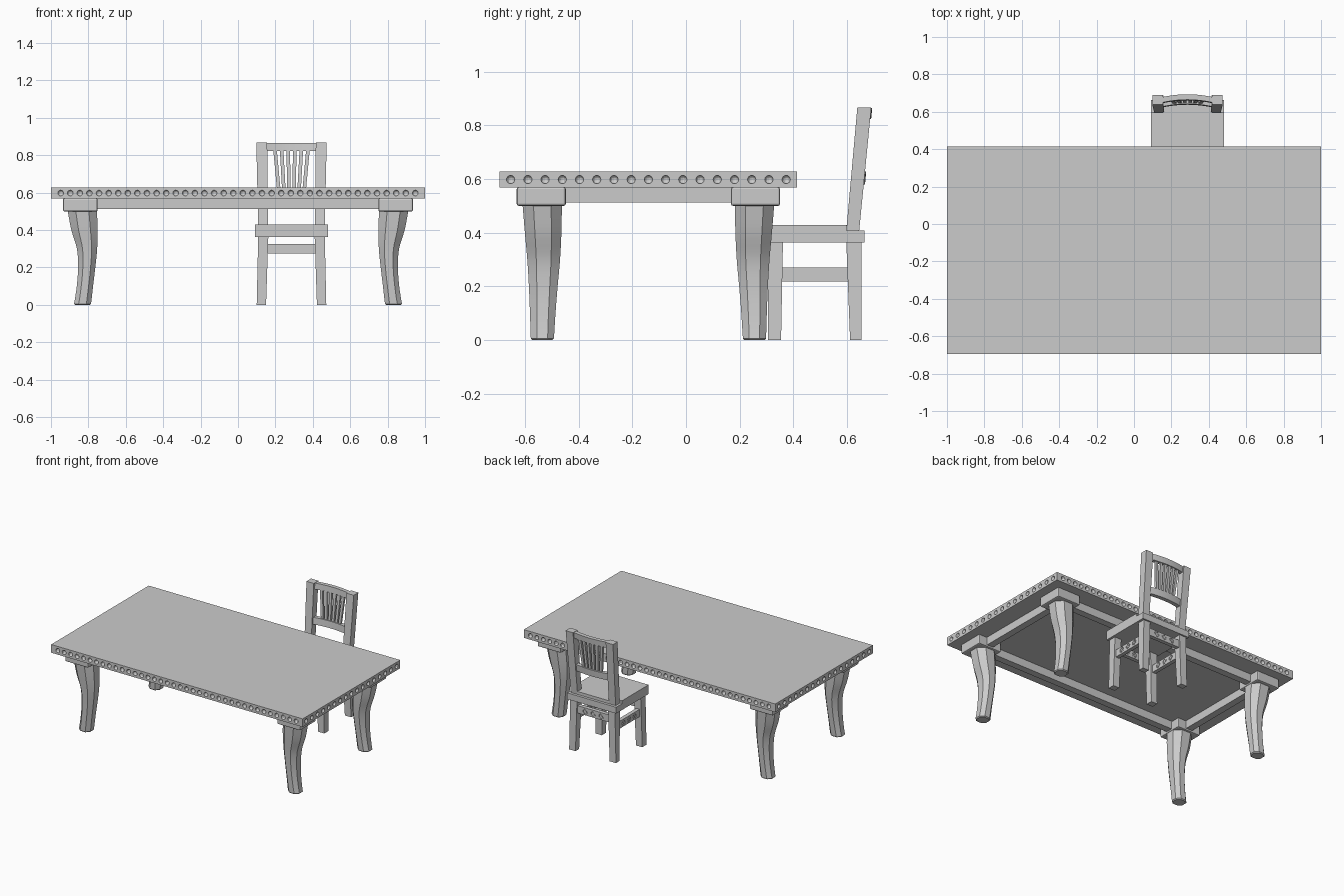
import bpy, bmesh, math
from mathutils import Vector, Matrix

if "Cube" in bpy.data.objects:
    bpy.data.objects.remove(bpy.data.objects["Cube"])

grey = bpy.data.materials.new("plain grey")
grey.diffuse_color = (0.6, 0.6, 0.6, 1)
grey.use_nodes = True
grey.node_tree.nodes["Principled BSDF"].inputs["Base Color"].default_value = grey.diffuse_color


def finish(name, bm, smooth=False):
    bmesh.ops.recalc_face_normals(bm, faces=bm.faces)
    me = bpy.data.meshes.new(name)
    bm.to_mesh(me)
    bm.free()
    me.materials.append(grey)
    ob = bpy.data.objects.new(name, me)
    bpy.context.collection.objects.link(ob)
    if smooth:
        bpy.ops.object.select_all(action='DESELECT')
        ob.select_set(True)
        bpy.context.view_layer.objects.active = ob
        bpy.ops.object.shade_smooth_by_angle(angle=math.radians(25))
    return ob


def add_loft(bm, rings):
    rows = [[bm.verts.new(p) for p in r] for r in rings]
    n = len(rows[0])
    for a, b in zip(rows, rows[1:]):
        for i in range(n):
            bm.faces.new((a[i], a[(i + 1) % n], b[(i + 1) % n], b[i]))
    bm.faces.new(rows[0][::-1])
    bm.faces.new(rows[-1])


def loft(name, rings, smooth=False):
    bm = bmesh.new()
    add_loft(bm, rings)
    return finish(name, bm, smooth)


def rect(x0, x1, y0, y1, z):
    return [(x0, y0, z), (x1, y0, z), (x1, y1, z), (x0, y1, z)]


def box(name, x0, x1, y0, y1, z0, z1, bevel=0):
    bm = bmesh.new()
    add_loft(bm, [rect(x0, x1, y0, y1, z0), rect(x0, x1, y0, y1, z1)])
    if bevel:
        bmesh.ops.recalc_face_normals(bm, faces=bm.faces)
        bmesh.ops.bevel(bm, geom=list(bm.edges), offset=bevel, segments=2,
                        affect='EDGES', profile=0.5)
    return finish(name, bm)


def carve(ob, cutter_bm):
    cutter = finish("cutter", cutter_bm)
    cutter.hide_render = True
    m = ob.modifiers.new("carve", 'BOOLEAN')
    m.operation, m.solver, m.object = 'DIFFERENCE', 'EXACT', cutter
    bpy.context.view_layer.objects.active = ob
    bpy.ops.object.modifier_apply(modifier=m.name)
    bpy.data.objects.remove(cutter)


def spread(a, b, n):
    return [a + (b - a) * i / (n - 1) for i in range(n)]


# ---- table top with a row of round dimples on every edge
TY, HY = -0.14, 0.554
top = box("table_top", -1, 1, TY - HY, TY + HY, 0.569, 0.628)
bm = bmesh.new()
spots = [(x, TY + s * HY) for x in spread(-0.948, 0.948, 38) for s in (-1, 1)]
spots += [(s, y) for y in spread(TY - 0.513, TY + 0.513, 17) for s in (-1, 1)]
for x, y in spots:
    bmesh.ops.create_uvsphere(bm, u_segments=12, v_segments=8, radius=0.0155,
                              matrix=Matrix.Translation((x, y, 0.598)))
carve(top, bm)

# ---- aprons
for s in (-1, 1):
    y = TY + s * 0.399
    box("long_apron", -0.78, 0.78, y - 0.025, y + 0.025, 0.512, 0.57)
    x = s * 0.843
    box("short_apron", x - 0.025, x + 0.025, TY - 0.34, TY + 0.34, 0.512, 0.57)

# ---- table legs: chamfered, curved; z, x outer/inner, y outer/inner (from table middle)
STATIONS = [
    (0.00, 0.877, 0.786, 0.438, 0.352),
    (0.10, 0.862, 0.775, 0.441, 0.346),
    (0.20, 0.855, 0.763, 0.445, 0.338),
    (0.30, 0.861, 0.753, 0.451, 0.329),
    (0.40, 0.891, 0.750, 0.460, 0.324),
    (0.51, 0.912, 0.755, 0.469, 0.322),
]


def smooth_path(pts, k=4):
    p = [Vector(q) for q in pts]
    p = [2 * p[0] - p[1]] + p + [2 * p[-1] - p[-2]]
    out = []
    for a, b, c, d in zip(p, p[1:], p[2:], p[3:]):
        for i in range(k):
            t = i / k
            out.append(0.5 * (2 * b + (c - a) * t + (2 * a - 5 * b + 4 * c - d) * t * t
                              + (3 * b - a - 3 * c + d) * t ** 3))
    return out + [p[-2]]


def octagon(sx, sy, v, grow=0.0):
    z, xo, xi, yo, yi = v
    cx, cy = (xo + xi) / 2, (yo + yi) / 2
    hx, hy = (xo - xi) / 2 + grow, (yo - yi) / 2 + grow
    k = 0.45
    shape = [(1, -k), (1, k), (k, 1), (-k, 1), (-1, k), (-1, -k), (-k, -1), (k, -1)]
    return [(sx * (cx + a * hx), TY + sy * (cy + b * hy), z) for a, b in shape]


path = [Vector(v) for v in smooth_path([tuple(s) for s in STATIONS])]
for sx in (-1, 1):
    for sy in (-1, 1):
        rings = [octagon(sx, sy, v) for v in path]
        foot = octagon(sx, sy, path[0], -0.006)
        rings[0] = [(x, y, 0.006) for x, y, z in rings[0]]
        loft("table_leg", [foot] + rings, smooth=True)
        x, y = sx * 0.843, TY + sy * 0.399
        box("leg_block", x - 0.0925, x + 0.0925, y - 0.0915, y + 0.0915, 0.5, 0.57, 0.008)

# ---- chair seat
CX = 0.286
box("seat_base", CX - 0.195, CX + 0.195, 0.295, 0.664, 0.363, 0.408)
box("seat_top", CX - 0.195, CX + 0.195, 0.295, 0.597, 0.408, 0.429)
box("seat_top_rear", CX - 0.13, CX + 0.13, 0.597, 0.645, 0.408, 0.429)

# ---- chair legs and back posts
for s in (-1, 1):
    def post(name, low, high):
        loft(name, [rect(CX + s * a, CX + s * b, c, d, z) for a, b, c, d, z in (low, high)])
    post("chair_front_leg", (0.136, 0.186, 0.306, 0.354, 0), (0.124, 0.178, 0.306, 0.361, 0.364))
    post("chair_rear_leg", (0.136, 0.186, 0.611, 0.653, 0), (0.124, 0.178, 0.597, 0.653, 0.364))
    post("back_post", (0.125, 0.178, 0.597, 0.645, 0.408), (0.130, 0.188, 0.638, 0.690, 0.867))


# ---- stretchers with carved rosettes (four wedges round a cross)
def stretcher(name, centre, length, height, thick, along_x):
    bx, by = (length / 2, thick / 2) if along_x else (thick / 2, length / 2)
    x, y, z = centre
    ob = box(name, x - bx, x + bx, y - by, y + by, z - height / 2, z + height / 2)
    bm = bmesh.new()
    for u in (-0.063, 0, 0.063):
        for face in (-1, 1):
            for q in range(4):
                mid = q * math.pi / 2
                pts = [(0.005 * math.cos(mid), 0.005 * math.sin(mid))]
                pts += [(0.019 * math.cos(mid + a), 0.019 * math.sin(mid + a))
                        for a in spread(-0.62, 0.62, 5)]
                rings = []
                for d in (-0.005, 0.005):
                    w = face * thick / 2 + d
                    rings.append([(x + u + a, y + w, z + b) if along_x
                                  else (x + w, y + u + a, z + b) for a, b in pts])
                add_loft(bm, rings)
    carve(ob, bm)


for y in (0.332, 0.63):
    stretcher("cross_stretcher", (CX, y, 0.300), 0.27, 0.053, 0.028, True)
for s in (-1, 1):
    stretcher("side_stretcher", (CX + s * 0.155, 0.482, 0.244), 0.27, 0.053, 0.028, False)


# ---- back rest: leaning, bowed rails and fanned slats
def back_y(dx, z):
    return 0.621 + (z - 0.408) * 0.094 + 0.015 * (1 - (dx / 0.135) ** 2)


def rail(name, z0, z1, t):
    rings = []
    for dx in spread(-0.138, 0.138, 13):
        a, b = back_y(dx, z0), back_y(dx, z1)
        rings.append([(CX + dx, a - t, z0), (CX + dx, a + t, z0),
                      (CX + dx, b + t, z1), (CX + dx, b - t, z1)])
    loft(name, rings, smooth=True)


rail("crest_rail", 0.823, 0.865, 0.0145)
rail("lower_rail", 0.58, 0.628, 0.0145)
for f in spread(-1, 1, 6):
    rings = []
    for z, dx in ((0.615, f * 0.068), (0.83, f * 0.088)):
        y = back_y(dx, z)
        rings.append(rect(CX + dx - 0.0095, CX + dx + 0.0095, y - 0.008, y + 0.008, z))
    loft("back_slat", rings)
